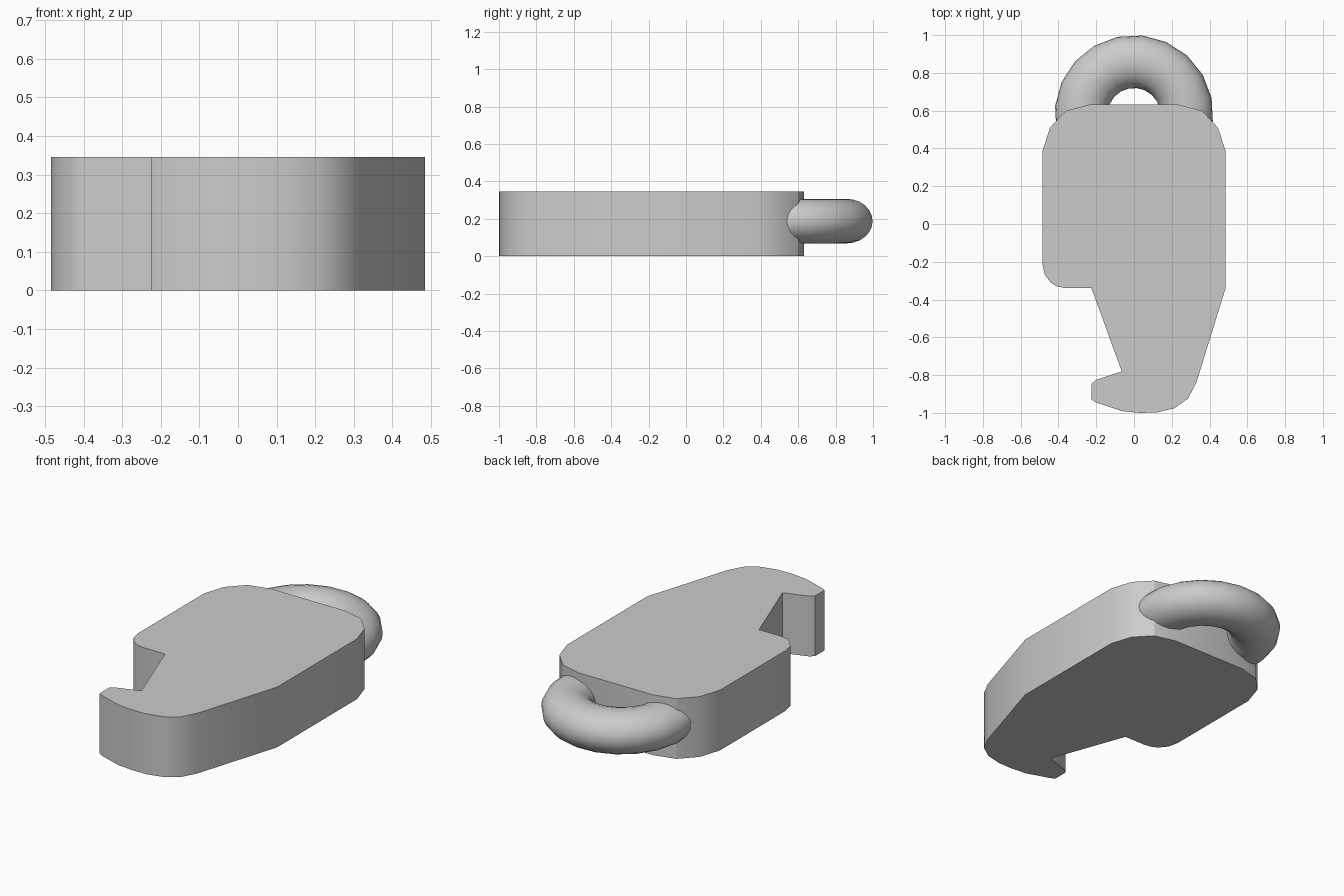
import bpy, bmesh, math

if "Cube" in bpy.data.objects:
    bpy.data.objects.remove(bpy.data.objects["Cube"])


def finish(obj, angle):
    bpy.ops.object.select_all(action='DESELECT')
    obj.select_set(True)
    bpy.context.view_layer.objects.active = obj
    bpy.ops.object.shade_smooth_by_angle(angle=math.radians(angle))


def extrude_profile(name, points, height):
    bm = bmesh.new()
    face = bm.faces.new([bm.verts.new((x, y, 0)) for x, y in points])
    res = bmesh.ops.extrude_face_region(bm, geom=[face], use_keep_orig=True)
    top = [g for g in res["geom"] if isinstance(g, bmesh.types.BMVert)]
    bmesh.ops.translate(bm, verts=top, vec=(0, 0, height))
    bmesh.ops.recalc_face_normals(bm, faces=bm.faces[:])
    mesh = bpy.data.meshes.new(name)
    bm.to_mesh(mesh)
    bm.free()
    obj = bpy.data.objects.new(name, mesh)
    bpy.context.collection.objects.link(obj)
    return obj


# Flat clasp body with the open hook at the front
shoulder = [(0.485, 0.385), (0.445, 0.51), (0.36, 0.60), (0.235, 0.632)]
hook = [(-0.225, -0.34), (-0.065, -0.78), (-0.20, -0.825), (-0.225, -0.845),
        (-0.225, -0.93), (-0.20, -0.945), (-0.065, -0.99), (0.03, -1.0),
        (0.12, -0.998), (0.215, -0.975), (0.285, -0.925), (0.33, -0.84),
        (0.485, -0.34)]
left_corner = [(-0.485, -0.21), (-0.472, -0.27), (-0.44, -0.31),
               (-0.41, -0.33), (-0.36, -0.34)]
outline = (shoulder + [(-x, y) for x, y in reversed(shoulder)]
           + left_corner + hook)
body = extrude_profile("clasp_body", outline, 0.345)
finish(body, 29)

# Ring at the back: slightly flattened torus, cut off inside the body
bpy.ops.mesh.primitive_torus_add(major_segments=20, minor_segments=24,
                                 major_radius=0.28, minor_radius=0.14,
                                 location=(0, 0.58, 0.1875),
                                 rotation=(0, 0, math.radians(-6)))
ring = bpy.context.object
ring.name = "ring"
ring.scale.z = 0.85
bpy.ops.object.transform_apply(location=True, rotation=True, scale=True)
bm = bmesh.new()
bm.from_mesh(ring.data)
hidden = [v for v in bm.verts
          if -155 < math.degrees(math.atan2(v.co.y - 0.58, v.co.x)) < -30]
bmesh.ops.delete(bm, geom=hidden, context='VERTS')
bmesh.ops.holes_fill(bm, edges=[e for e in bm.edges if e.is_boundary], sides=0)
bmesh.ops.recalc_face_normals(bm, faces=bm.faces[:])
bm.to_mesh(ring.data)
bm.free()
finish(ring, 40)
